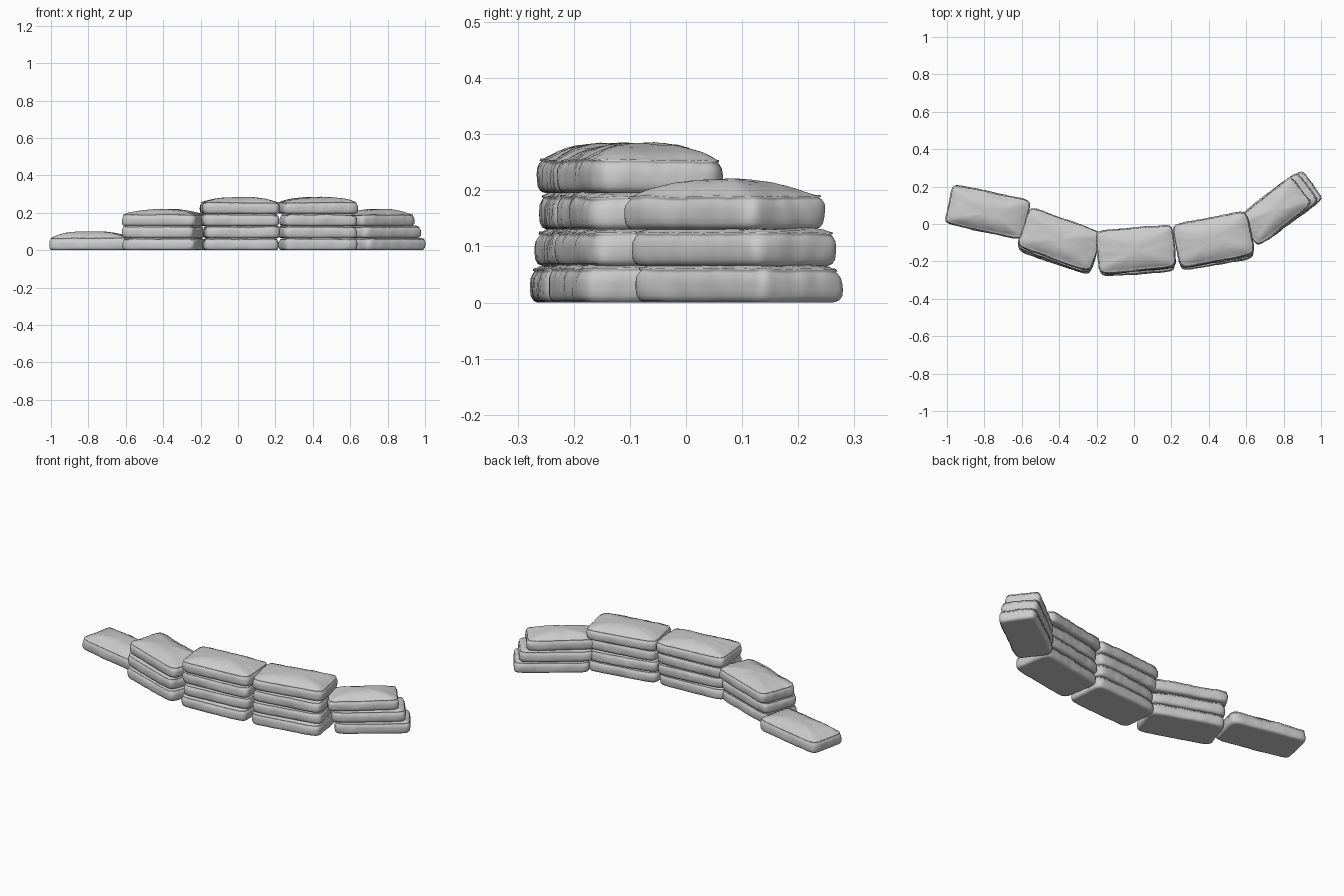
import bpy, bmesh, math, random
from mathutils import Vector, Matrix, noise

if "Cube" in bpy.data.objects:
    bpy.data.objects.remove(bpy.data.objects["Cube"])

random.seed(4)
SIDE = 26  # points per side of the bag outline


def outline():
    """Rounded unit rectangle, evenly spaced points."""
    pts = []
    for k in range(4):
        for i in range(SIDE):
            p = Matrix.Rotation(k * math.pi / 2, 2) @ Vector((1, -1 + 2 * i / SIDE))
            f = (abs(p.x) ** 9 + abs(p.y) ** 9) ** (1 / 9)
            pts.append(p / f)
    return pts


PLAN = outline()


def sandbag(name, x, y, z, angle, length, width, body, dome):
    a, b = length / 2, width / 2
    # (plan scale, inset, height): underside, puffed wall, seam piping, domed top
    rings = [(0.5, 0.012, 0), (0.9, 0.012, 0), (1, 0.013, 0), (1, 0.005, 0.06),
             (1, 0.001, 0.18), (1, 0, 0.35), (1, 0, 0.52), (1, 0.001, 0.68),
             (1, 0.005, 0.80), (1, 0.008, 0.86), (1, 0.005, 0.89),
             (1, 0.006, 0.93), (1, 0.011, 0.94), (1, 0.017, 1.0)]
    rings = [(s, i, h * body) for s, i, h in rings]
    for s in (0.93, 0.85, 0.72, 0.56, 0.38, 0.2):
        rings.append((s, 0.017, body + dome * (1 - s ** 2.6)))

    bm = bmesh.new()
    seed = Vector((random.uniform(0, 50), random.uniform(0, 50), random.uniform(0, 50)))
    loops = []
    for s, inset, h in rings:
        loop = []
        for p in PLAN:
            co = Vector((p.x * (a - inset) * s, p.y * (b - inset) * s, h))
            # cloth wrinkles and broad sag
            if h > 0:
                n1 = noise.noise(Vector((co.x * 9, co.y * 9, h * 14)) + seed)
                n2 = noise.noise(Vector((co.x * 32, co.y * 32, h * 20)) + seed)
                push = 0.004 * n1 + 0.0025 * n2
                if s == 1:
                    co.x += p.x * push
                    co.y += p.y * push
                if h > body * 0.6:
                    co.z += push * 0.9
            loop.append(bm.verts.new(co))
        loops.append(loop)
    n = len(PLAN)
    for lo, hi in zip(loops, loops[1:]):
        for i in range(n):
            j = (i + 1) % n
            bm.faces.new((lo[i], lo[j], hi[j], hi[i]))
    # closing fans
    bottom = bm.verts.new((0, 0, 0))
    top = bm.verts.new((0, 0, sum(v.co.z for v in loops[-1]) / n))
    for i in range(n):
        j = (i + 1) % n
        bm.faces.new((bottom, loops[0][j], loops[0][i]))
        bm.faces.new((top, loops[-1][i], loops[-1][j]))
    bmesh.ops.recalc_face_normals(bm, faces=bm.faces)
    for f in bm.faces:
        f.smooth = True
    me = bpy.data.meshes.new(name)
    bm.to_mesh(me)
    bm.free()
    ob = bpy.data.objects.new(name, me)
    ob.location = (x, y, z)
    ob.rotation_euler.z = math.radians(angle)
    bpy.context.collection.objects.link(ob)


# stacks from left to right, bags from bottom to top: x, y, angle, length, width
stacks = {
    "far_left": [(-0.783, 0.065, -12, 0.43, 0.22)],
    "left": [(-0.397, -0.105, -19, 0.41, 0.22), (-0.40, -0.098, -20, 0.41, 0.22),
             (-0.395, -0.083, -20, 0.42, 0.225)],
    "middle": [(0.012, -0.155, 4, 0.40, 0.23), (0.018, -0.145, 6, 0.40, 0.22),
               (0.010, -0.140, 4, 0.41, 0.225), (0.010, -0.135, 5, 0.415, 0.235)],
    "right": [(0.428, -0.105, 10, 0.40, 0.23), (0.424, -0.095, 11, 0.40, 0.225),
              (0.430, -0.095, 9, 0.40, 0.225), (0.425, -0.082, 11, 0.41, 0.24)],
    "far_right": [(0.795, 0.095, 36, 0.40, 0.20), (0.775, 0.085, 37, 0.39, 0.20),
                  (0.750, 0.066, 39, 0.375, 0.19)],
}
for name, bags in stacks.items():
    for i, (x, y, ang, l, w) in enumerate(bags):
        is_top = i == len(bags) - 1
        body, dome = (0.064, 0.026) if is_top else (0.065, 0.008)
        if name == "far_left":
            body, dome = 0.070, 0.032
        sandbag(f"sandbag_{name}_{i + 1}", x, y, i * 0.065, ang, l, w, body, dome)
